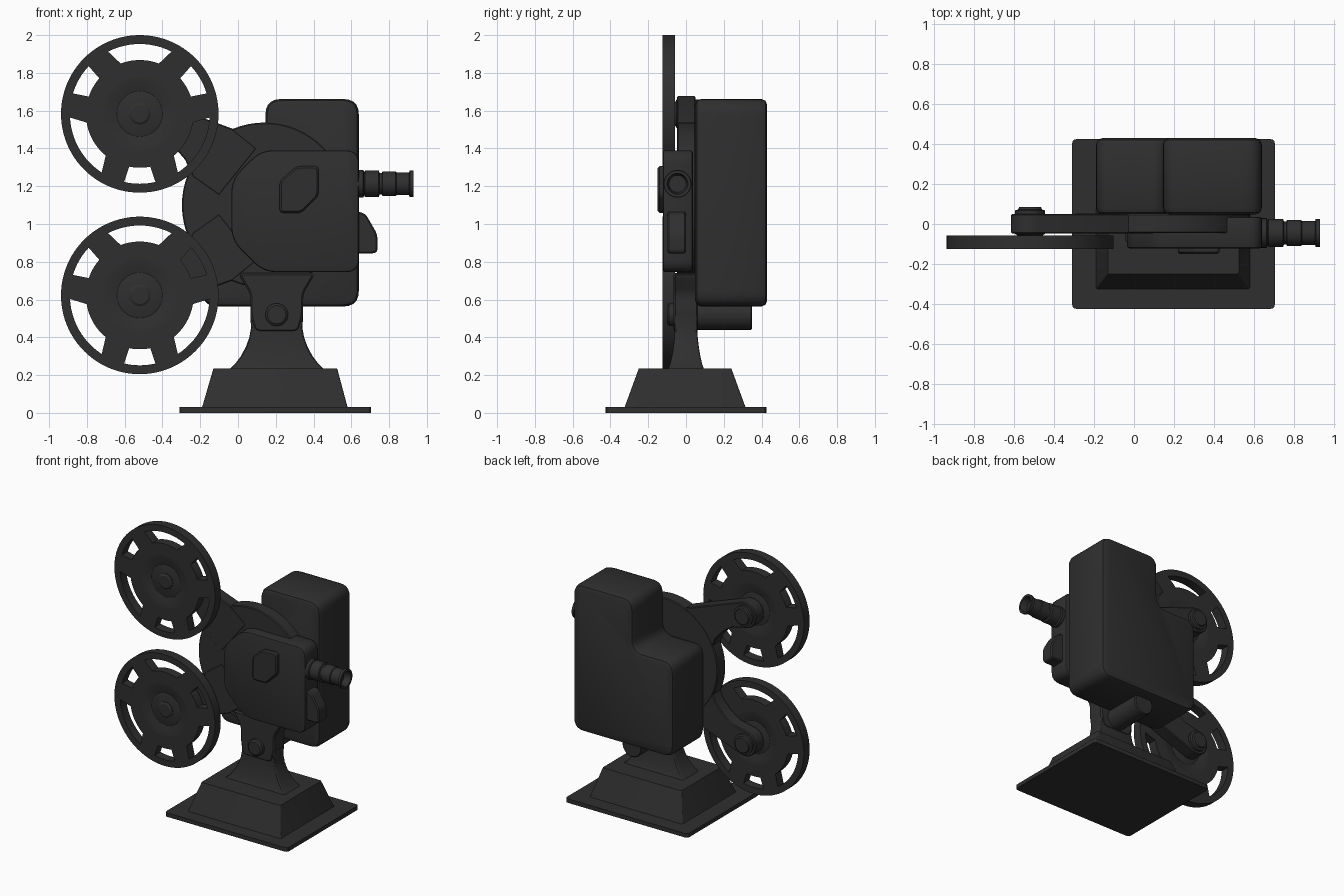
import bpy, bmesh
from math import sin, cos, pi, radians
from mathutils import Vector

if "Cube" in bpy.data.objects:
    bpy.data.objects.remove(bpy.data.objects["Cube"])

mat = bpy.data.materials.new("black_enamel")
mat.diffuse_color = (0.028, 0.028, 0.028, 1)
mat.use_nodes = True
mat.node_tree.nodes["Principled BSDF"].inputs["Base Color"].default_value = mat.diffuse_color


def finish(name, bm):
    bmesh.ops.remove_doubles(bm, verts=bm.verts, dist=1e-5)
    bmesh.ops.recalc_face_normals(bm, faces=bm.faces)
    me = bpy.data.meshes.new(name)
    bm.to_mesh(me)
    bm.free()
    me.materials.append(mat)
    ob = bpy.data.objects.new(name, me)
    bpy.context.collection.objects.link(ob)
    return ob


def arc(cx, cz, r, a0, a1, n):
    return [(cx + r * cos(radians(a0 + (a1 - a0) * i / n)),
             cz + r * sin(radians(a0 + (a1 - a0) * i / n))) for i in range(n + 1)]


def rounded(pts, r, n=5):
    # replaces every corner of a polygon with a small quadratic curve
    out = []
    for i, p in enumerate(pts):
        p, a, b = Vector(p), Vector(pts[i - 1]), Vector(pts[(i + 1) % len(pts)])
        s = p + (a - p).normalized() * min(r, (a - p).length * 0.45)
        e = p + (b - p).normalized() * min(r, (b - p).length * 0.45)
        for k in range(n + 1):
            t = k / n
            out.append(tuple(s * (1 - t) ** 2 + p * 2 * t * (1 - t) + e * t * t))
    return out


def prism(name, pts, y0, y1, bevel=0.0, seg=1):
    # extrudes an x-z outline from y0 to y1
    bm = bmesh.new()
    a = [bm.verts.new((x, y0, z)) for x, z in pts]
    b = [bm.verts.new((x, y1, z)) for x, z in pts]
    n = len(pts)
    bm.faces.new(a)
    bm.faces.new(b[::-1])
    for i in range(n):
        bm.faces.new((a[i], b[i], b[(i + 1) % n], a[(i + 1) % n]))
    bmesh.ops.recalc_face_normals(bm, faces=bm.faces)
    if bevel:
        rim = [e for e in bm.edges if abs(e.verts[0].co.y - e.verts[1].co.y) < 1e-6]
        bmesh.ops.bevel(bm, geom=rim, offset=bevel, segments=seg, profile=0.5,
                        affect='EDGES', clamp_overlap=True)
    return finish(name, bm)


def lathe(name, prof, origin, axis, n=48):
    # prof holds (radius, distance along axis)
    bm = bmesh.new()
    rings = []
    for r, d in prof:
        ring = []
        for i in range(n):
            c, s = r * cos(2 * pi * i / n), r * sin(2 * pi * i / n)
            v = Vector((d, c, s)) if axis == 'X' else Vector((c, d, s))
            ring.append(bm.verts.new(Vector(origin) + v))
        rings.append(ring)
    for p, q in zip(rings, rings[1:]):
        for i in range(n):
            bm.faces.new((p[i], p[(i + 1) % n], q[(i + 1) % n], q[i]))
    return finish(name, bm)


def loft(name, sections, radius):
    # sections hold (z, x0, x1, y0, y1)
    bm = bmesh.new()
    rings = []
    for z, x0, x1, y0, y1 in sections:
        pts = rounded([(x0, y0), (x1, y0), (x1, y1), (x0, y1)], radius, 3)
        rings.append([bm.verts.new((x, y, z)) for x, y in pts])
    n = len(rings[0])
    bm.faces.new(rings[0][::-1])
    bm.faces.new(rings[-1])
    for p, q in zip(rings, rings[1:]):
        for i in range(n):
            bm.faces.new((p[i], p[(i + 1) % n], q[(i + 1) % n], q[i]))
    return finish(name, bm)


def pierced(name, loops, cx, y0, y1, cz):
    # filled flat curve: first loop is the outline, the others are holes
    cu = bpy.data.curves.new(name, 'CURVE')
    cu.dimensions, cu.fill_mode, cu.extrude = '2D', 'BOTH', (y1 - y0) / 2
    for pts in loops:
        sp = cu.splines.new('POLY')
        sp.points.add(len(pts) - 1)
        for p, (x, z) in zip(sp.points, pts):
            p.co = (x, z, 0, 1)
        sp.use_cyclic_u = True
    tmp = bpy.data.objects.new(name + "_curve", cu)
    bpy.context.collection.objects.link(tmp)
    bpy.context.view_layer.update()
    me = bpy.data.meshes.new_from_object(tmp.evaluated_get(bpy.context.evaluated_depsgraph_get()))
    bm = bmesh.new()
    bm.from_mesh(me)
    for v in bm.verts:
        x, z, d = v.co
        v.co = (cx + x, (y0 + y1) / 2 - d, cz + z)
    bpy.data.objects.remove(tmp)
    bpy.data.meshes.remove(me)
    return finish(name, bm)


# stepped stand
loft("base_plate", [(0, -0.31, 0.705, -0.425, 0.425), (0.03, -0.31, 0.705, -0.425, 0.425)], 0.025)
loft("pedestal", [(0.03, -0.19, 0.58, -0.325, 0.315), (0.235, -0.13, 0.525, -0.25, 0.24)], 0.012)
NX = 0.205
loft("neck", [(z, NX - w, NX + w, -d, d) for z, w, d in
              [(0.232, 0.25, 0.095), (0.26, 0.22, 0.085), (0.30, 0.19, 0.076), (0.35, 0.163, 0.068),
               (0.40, 0.145, 0.062), (0.45, 0.136, 0.06), (0.52, 0.14, 0.06)]], 0.015)
prism("neck_head", rounded([(0.09, 0.43), (0.32, 0.43), (0.345, 0.52), (0.345, 0.63), (0.41, 0.74),
                            (0.0, 0.74), (0.065, 0.63), (0.065, 0.52)], 0.03), -0.066, 0.064, 0.01)
lathe("tilt_knob", [(0, -0.1), (0.048, -0.1), (0.06, -0.09), (0.06, -0.05), (0, -0.05)],
      (NX, 0, 0.52), 'Y')
lathe("motor", [(0, 0.05), (0.08, 0.05), (0.08, 0.343), (0.073, 0.35), (0, 0.35)], (NX, 0, 0.52), 'Y')

# round body plate and lamp housing
prism("body_disc", arc(0.14, 1.1, 0.437, 0, 354.375, 63), -0.046, 0.052, 0.006)
prism("rear_housing", rounded([(-0.19, 0.563), (0.64, 0.563), (0.64, 1.662), (0.145, 1.662),
                               (0.145, 1.28), (-0.19, 1.28)], 0.085), 0.048, 0.43, 0.032, 2)

# film gate box with its door, latch cover and lens
prism("gate_box", rounded([(-0.035, 0.915), (0.135, 0.745), (0.64, 0.745), (0.64, 1.39),
                           (0.12, 1.39), (-0.035, 1.235)], 0.07), -0.122, 0.036, 0.012, 2)
prism("gate_window", rounded([(0.22, 1.058), (0.335, 1.058), (0.427, 1.15), (0.427, 1.306),
                              (0.31, 1.306), (0.22, 1.225)], 0.025), -0.15, -0.11, 0.01)
prism("side_cover", rounded([(0.6, 0.845), (0.738, 0.845), (0.738, 0.945), (0.675, 1.055),
                             (0.6, 1.075)], 0.025), -0.098, 0.0, 0.008)
lathe("lens", [(0, 0.6), (0.074, 0.6), (0.074, 0.663), (0.062, 0.668), (0.07, 0.673), (0.07, 0.745),
               (0.058, 0.75), (0.058, 0.762), (0.066, 0.766), (0.066, 0.835), (0.06, 0.84),
               (0.06, 0.905), (0.071, 0.91), (0.071, 0.93), (0.055, 0.93), (0.045, 0.88), (0, 0.88)],
      (0, -0.045, 1.213), 'X')

# two reels, each on its own arm, mirrored about the body centre
MID, RX = 1.1025, -0.52


def slot(mid, half):
    pts = arc(0, 0, 0.37, mid - half, mid + half, 12)
    inner = half * (0.88 if half > 20 else 1.1)
    pts += arc(0, 0, 0.285, mid + inner - 3, mid - inner + 3, 12)
    return pts


slots = [slot(90 + 60 * k, 13 if k % 2 else 27) for k in range(6)]
for label, side in (("upper", 1), ("lower", -1)):
    rz = MID + side * 0.4805
    outline = arc(RX, 1.583, 0.095, 70, 250, 20) + [
        (-0.42, 1.465), (-0.34, 1.41), (-0.28, 1.34), (-0.24, 1.25), (-0.1, 1.15), (0.1, 1.4), (-0.03, 1.505)]
    prism(label + "_arm", [(x, MID + side * (z - MID)) for x, z in outline], -0.048, 0.05, 0.006)
    lathe(label + "_axle", [(0, -0.125), (0.045, -0.125), (0.058, -0.117), (0.058, -0.06), (0.075, -0.05),
                            (0.075, 0.068), (0.06, 0.072), (0.055, 0.085), (0, 0.085)], (RX, 0, rz), 'Y', 32)
    pierced(label + "_reel", [arc(0, 0, 0.417, 0, 356.25, 95), arc(0, 0, 0.2, 0, 354.375, 63)] + slots,
            RX, -0.125, -0.057, rz)
    lathe(label + "_reel_hub", [(0.2, -0.125), (0.185, -0.125), (0.12, -0.108), (0.11, -0.112), (0, -0.112),
                                (0, -0.07), (0.11, -0.07), (0.12, -0.074), (0.185, -0.057), (0.2, -0.057)],
          (RX, 0, rz), 'Y', 64)

# smooth curved surfaces, keep sharp edges
for ob in bpy.context.collection.objects:
    ob.select_set(True)
    bpy.context.view_layer.objects.active = ob
bpy.ops.object.shade_smooth_by_angle(angle=radians(30))
